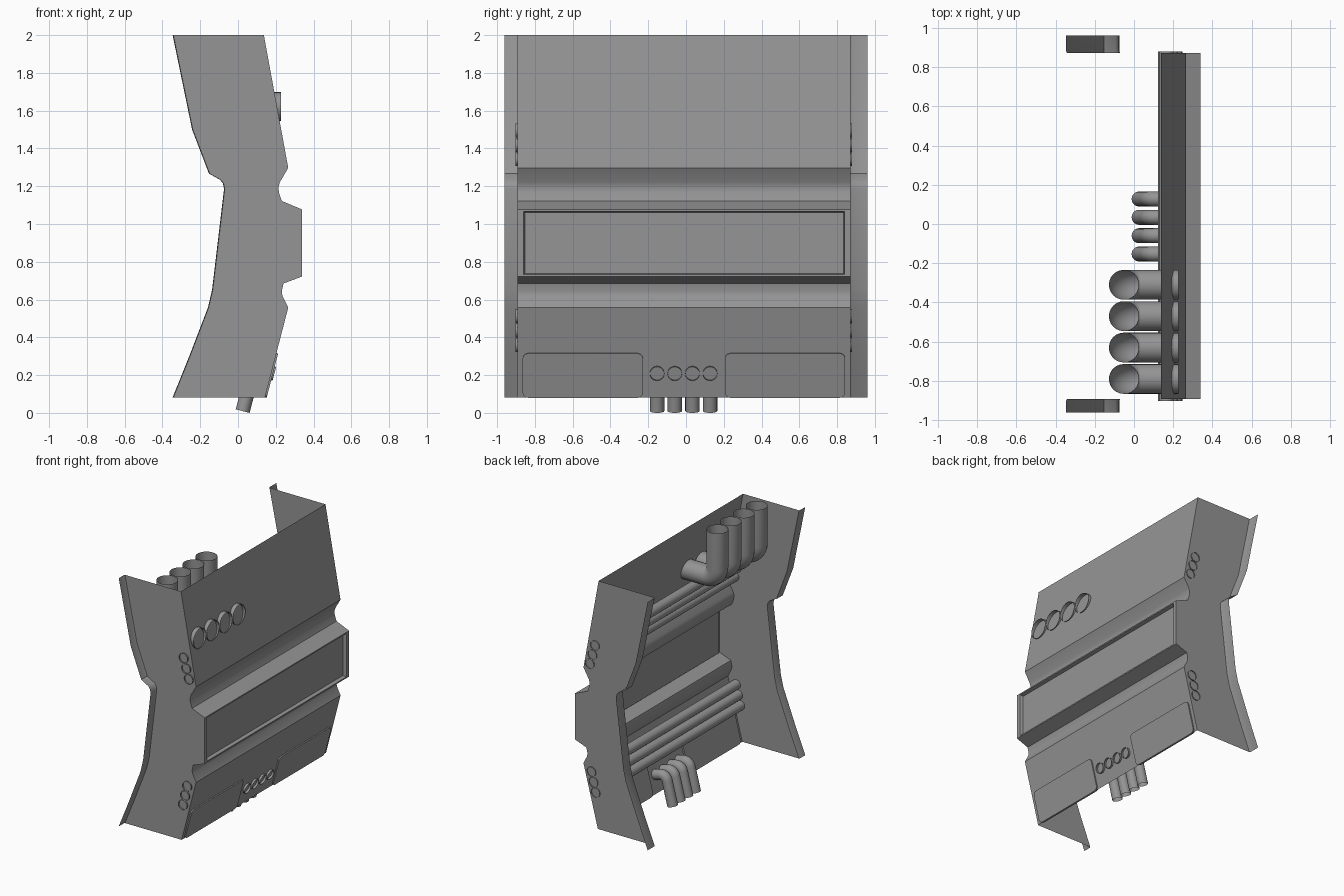
import bpy, bmesh
from math import pi, sin, cos, radians
from mathutils import Vector

cube = bpy.data.objects.get("Cube")
if cube:
    bpy.data.objects.remove(cube)

grey = bpy.data.materials.new("mid_grey")
grey.use_nodes = True
grey.diffuse_color = (0.3, 0.3, 0.3, 1)
grey.node_tree.nodes["Principled BSDF"].inputs["Base Color"].default_value = (0.3, 0.3, 0.3, 1)

Y0, Y1, FLANGE = -0.892, 0.872, 0.962
# Outlines as (x, z), top to bottom
FRONT = [(0.137, 2), (0.266, 1.297), (0.222, 1.222), (0.214, 1.195), (0.217, 1.165),
         (0.232, 1.122), (0.339, 1.077), (0.339, 0.722), (0.241, 0.685), (0.232, 0.645),
         (0.235, 0.62), (0.266, 0.558), (0.143, 0.082)]
BACK = [(-0.342, 2), (-0.239, 1.5), (-0.15, 1.267), (-0.09, 1.233), (-0.076, 1.215),
        (-0.07, 1.185), (-0.133, 0.653), (-0.155, 0.558), (-0.254, 0.3), (-0.342, 0.082)]


def finish(name, bm, smooth=35):
    mesh = bpy.data.meshes.new(name)
    bm.to_mesh(mesh)
    bm.free()
    mesh.materials.append(grey)
    obj = bpy.data.objects.new(name, mesh)
    bpy.context.collection.objects.link(obj)
    bpy.ops.object.select_all(action="DESELECT")
    obj.select_set(True)
    bpy.context.view_layer.objects.active = obj
    bpy.ops.object.shade_smooth_by_angle(angle=radians(smooth))
    return obj


def loft(bm, rings, closed=False):
    """Bridge consecutive rows of points with quads."""
    rows = [[bm.verts.new(p) for p in ring] for ring in rings]
    for a, b in zip(rows, rows[1:]):
        n = len(a)
        for i in range(n if closed else n - 1):
            j = (i + 1) % n
            bm.faces.new((a[i], a[j], b[j], b[i]))
    return rows


def tube(name, path, radius, side, sides=24):
    """Open-ended round tube along a path lying square to the side vector."""
    bm = bmesh.new()
    rings = []
    for i, p in enumerate(path):
        t = (path[min(i + 1, len(path) - 1)] - path[max(i - 1, 0)]).normalized()
        up = t.cross(side)
        rings.append([p + radius * (cos(2 * pi * k / sides) * side + sin(2 * pi * k / sides) * up)
                      for k in range(sides)])
    loft(bm, rings, closed=True)
    bmesh.ops.recalc_face_normals(bm, faces=bm.faces)
    return finish(name, bm, 50)


def elbow(a, corner, b, bend, steps=8):
    """Path from a to b with a rounded corner."""
    p = corner + (a - corner).normalized() * bend
    q = corner + (b - corner).normalized() * bend
    out = [a]
    for i in range(steps + 1):
        ang = i / steps * pi / 2
        out.append(corner + (p - corner) * (1 - sin(ang)) + (q - corner) * (1 - cos(ang)))
    return out + [b]


# Folded front panel with a sunken window in the raised band
bm = bmesh.new()
loft(bm, [[(x, Y0, z) for x, z in FRONT], [(x, Y1, z) for x, z in FRONT]])
bmesh.ops.recalc_face_normals(bm, faces=bm.faces)
band = max(bm.faces, key=lambda f: f.calc_center_median().x)
if band.normal.x < 0:
    bmesh.ops.reverse_faces(bm, faces=bm.faces)
bmesh.ops.inset_individual(bm, faces=[band], thickness=0.014)
for v in band.verts:
    v.co.y += 0.022 if v.co.y < 0 else -0.022
bmesh.ops.inset_individual(bm, faces=[band], thickness=0.01, depth=-0.025)
finish("front_panel", bm, 25)

# Side walls, each with a flange folded outward along the back edge
for label, y, edge in (("right", Y0, -FLANGE), ("left", Y1, FLANGE)):
    bm = bmesh.new()
    wall = bm.faces.new([bm.verts.new((x, y, z)) for x, z in FRONT + BACK[::-1]])
    wall.normal_update()
    if wall.normal.y * y < 0:
        wall.normal_flip()
    finish(label + "_side_wall", bm)
    bm = bmesh.new()
    step = 0.008 if y > 0 else -0.008
    loft(bm, [[(x, y, z) for x, z in BACK],
              [(x - 0.004, y + step, z) for x, z in BACK],
              [(x - 0.004, edge, z) for x, z in BACK]])
    bmesh.ops.recalc_face_normals(bm, faces=bm.faces)
    finish(label + "_flange", bm)

# Large upright pipes passing through the upper panel
Y_AXIS, X_AXIS = Vector((0, 1, 0)), Vector((1, 0, 0))
for i in range(4):
    y = -0.31 - 0.16 * i
    path = elbow(Vector((0.227, y, 1.622)), Vector((-0.052, y, 1.622)), Vector((-0.052, y, 2)), 0.085)
    tube(f"large_pipe_{i + 1}", path, 0.076, Y_AXIS)

# Small pipes square to the lower panel, then bent down along it
slope = Vector((0.123, 0, 0.476)).normalized()
outward = Vector((slope.z, 0, -slope.x))
for i in range(4):
    y = -0.153 + 0.0935 * i
    corner = Vector((0.083, y, 0.235))
    path = elbow(corner + outward * 0.113, corner, corner - slope * 0.233, 0.045)
    tube(f"small_pipe_{i + 1}", path, 0.038, Y_AXIS, 20)

# Horizontal rods running through both side walls
for label, x, z, dx in (("upper", 0.165, 1.495, 0.022), ("lower", 0.195, 0.512, -0.018)):
    for i in range(3):
        px, pz = x + dx * i, z - 0.076 * i
        tube(f"{label}_rod_{i + 1}", [Vector((px, Y0 - 0.011, pz)), Vector((px, Y1 + 0.007, pz))],
             0.037, X_AXIS, 20)

# Rounded lids set into the lower panel
base = Vector((0.143, 0, 0.082))
LENGTH, R = 0.242, 0.03
for label, ya, yb in (("right", -0.865, -0.228), ("left", 0.206, 0.843)):
    outline = []
    centres = ((yb - R, LENGTH - R), (ya + R, LENGTH - R), (ya + R, R), (yb - R, R))
    for c, (cy, cs) in enumerate(centres):
        for k in range(6):
            a = (c + k / 5) * pi / 2
            outline.append(base + slope * (cs + R * sin(a)) + Y_AXIS * (cy + R * cos(a)))
    bm = bmesh.new()
    rows = loft(bm, [[p + outward * d for p in outline] for d in (-0.012, 0.009)], closed=True)
    for row in rows:
        bm.faces.new(row)
    bmesh.ops.recalc_face_normals(bm, faces=bm.faces)
    finish(label + "_lid", bm)
